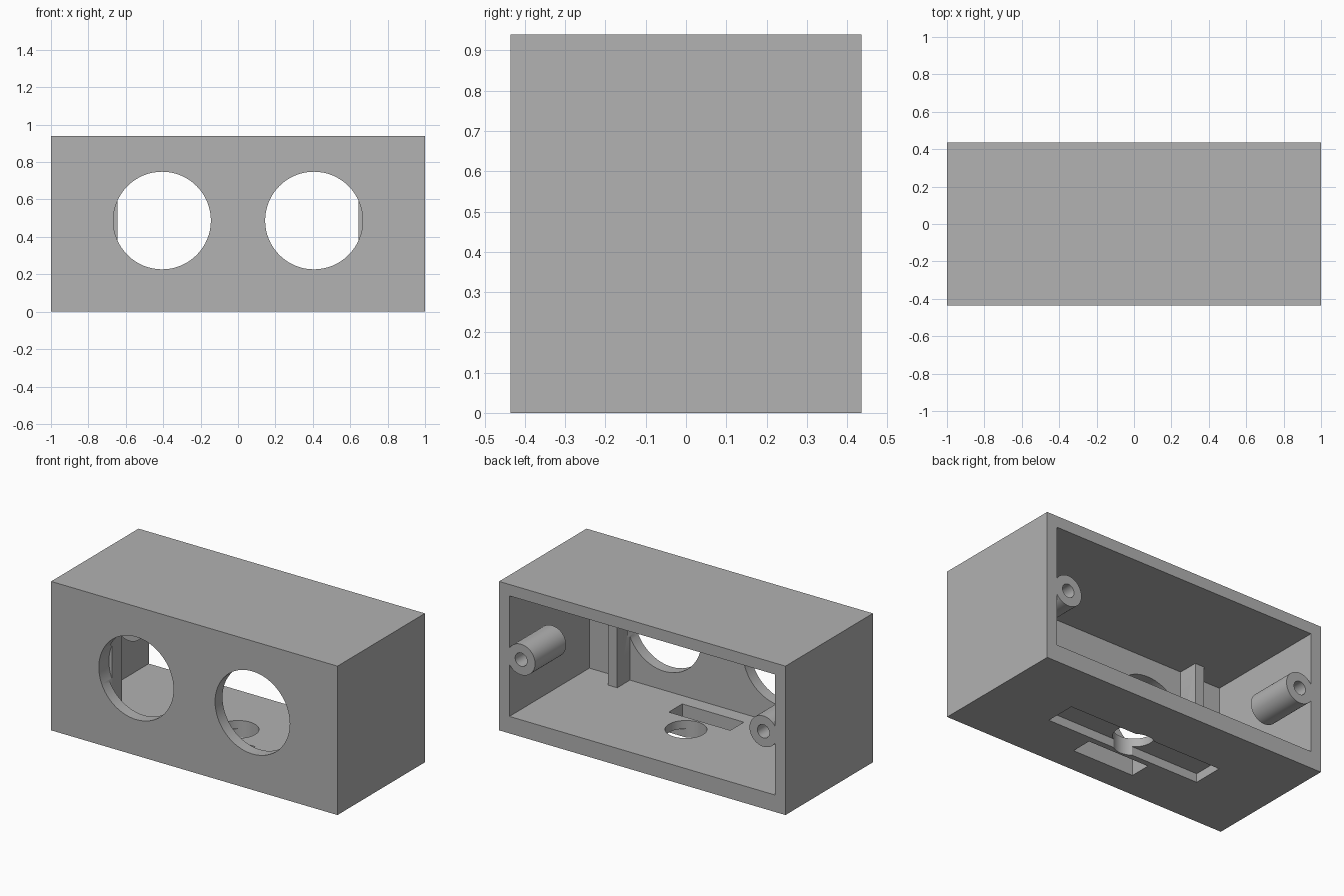
import bpy
import math

cube = bpy.data.objects.get("Cube")
if cube:
    bpy.data.objects.remove(cube, do_unlink=True)

grey = bpy.data.materials.new("mid grey")
grey.use_nodes = True
grey.diffuse_color = (0.445, 0.445, 0.445, 1)
grey.node_tree.nodes["Principled BSDF"].inputs["Base Color"].default_value = grey.diffuse_color


def box(name, x, y, z):
    """Box between the (low, high) limits on each axis."""
    lims = (x, y, z)
    bpy.ops.mesh.primitive_cube_add(size=1, location=[(a + b) / 2 for a, b in lims])
    ob = bpy.context.object
    ob.name = name
    ob.scale = [b - a for a, b in lims]
    bpy.ops.object.transform_apply(location=True, rotation=True, scale=True)
    ob.data.materials.append(grey)
    return ob


def cylinder(name, radius, length, centre, along_y=True):
    bpy.ops.mesh.primitive_cylinder_add(
        vertices=64, radius=radius, depth=length, location=centre,
        rotation=(math.pi / 2 if along_y else 0, 0, 0))
    ob = bpy.context.object
    ob.name = name
    bpy.ops.object.transform_apply(location=True, rotation=True, scale=True)
    ob.data.materials.append(grey)
    return ob


def combine(body, tool, operation):
    """Apply a boolean and discard the tool."""
    bpy.ops.object.select_all(action='DESELECT')
    bpy.context.view_layer.objects.active = body
    body.select_set(True)
    mod = body.modifiers.new(tool.name, 'BOOLEAN')
    mod.object, mod.operation, mod.solver = tool, operation, 'EXACT'
    bpy.ops.object.modifier_apply(modifier=mod.name)
    bpy.data.objects.remove(tool, do_unlink=True)


W, D, H = 1.0, 0.436, 0.94            # half width, half depth, height
WALL, FLOOR, FRONT = 0.072, 0.107, -0.362
MID = (FLOOR + H - WALL) / 2          # middle height of the cavity

# Shell, open at the back
housing = box("housing", (-W, W), (-D, D), (0, H))
cavity = box("cavity", (WALL - W, W - WALL), (FRONT, D + 0.2), (FLOOR, H - WALL))
combine(housing, cavity, 'DIFFERENCE')

for s in (-1, 1):
    # Full-height rib on the inside of the front wall
    rib = box("rib", sorted((s * 0.645, s * 0.71)), (FRONT - 0.03, -0.235),
              (FLOOR - 0.03, H - WALL + 0.03))
    combine(housing, rib, 'UNION')
    # Screw boss on the side wall, flush with the back rim
    boss = cylinder("boss", 0.097, 0.31, (s * 0.846, D - 0.155, MID))
    combine(housing, boss, 'UNION')
    screw = cylinder("screw_hole", 0.042, 0.4, (s * 0.846, D - 0.155, MID))
    combine(housing, screw, 'DIFFERENCE')
    # Round opening through the front wall
    opening = cylinder("front_opening", 0.261, 0.2, (s * 0.406, -D, MID))
    combine(housing, opening, 'DIFFERENCE')

# Shallow pocket under the floor, then the round hole and slot through it
pocket = box("pocket", (-0.54, 0.54), (-0.098, 0.098), (-0.1, 0.055))
combine(housing, pocket, 'DIFFERENCE')
hole = cylinder("floor_hole", 0.12, 0.4, (0, 0, 0.05), along_y=False)
combine(housing, hole, 'DIFFERENCE')
slot = box("slot", (-0.215, 0.215), (-0.27, -0.135), (-0.1, 0.2))
combine(housing, slot, 'DIFFERENCE')

bpy.ops.object.select_all(action='DESELECT')
bpy.context.view_layer.objects.active = housing
housing.select_set(True)
bpy.ops.object.shade_smooth_by_angle(angle=math.radians(30))
